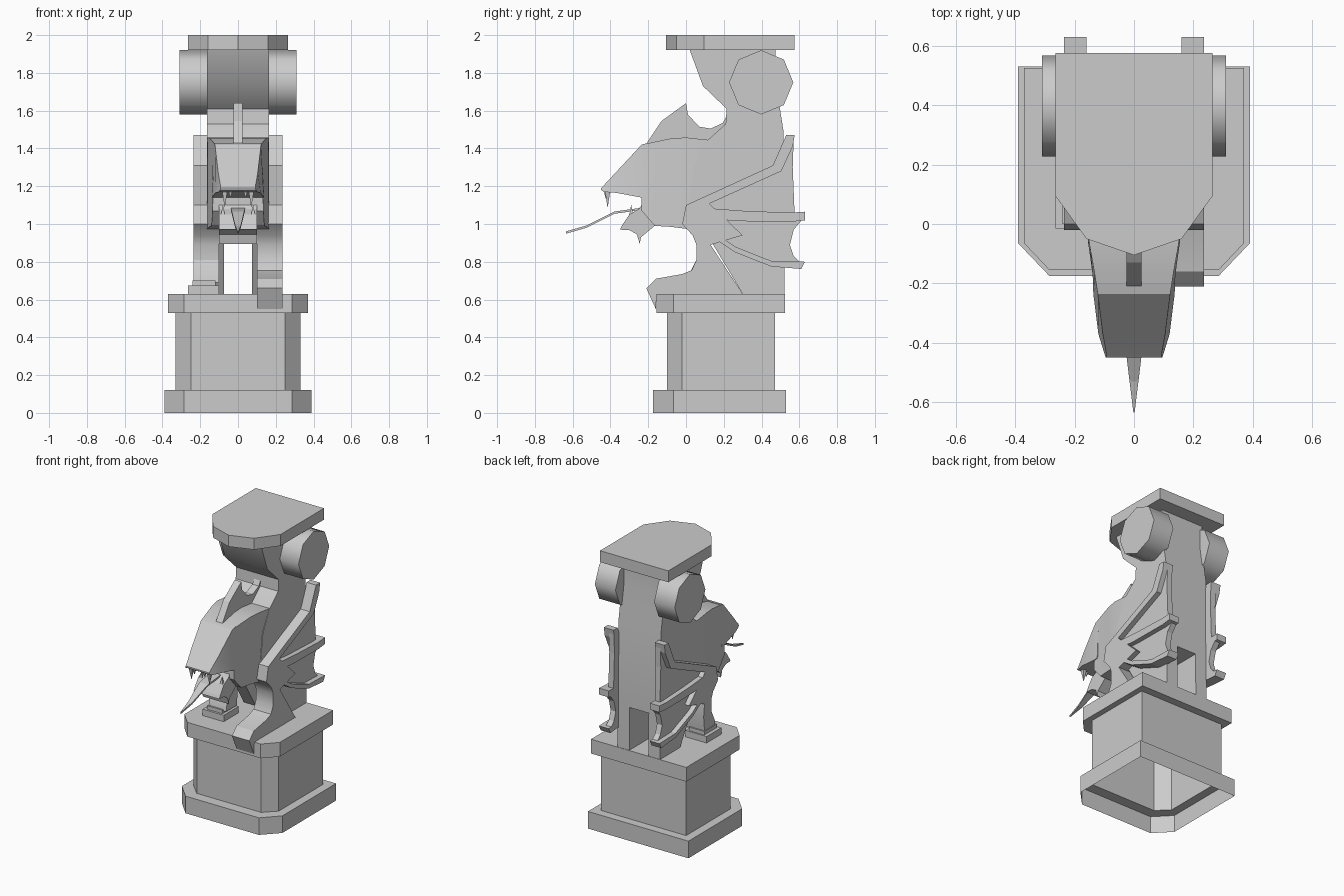
import bpy, bmesh
from math import radians, pi

cube = bpy.data.objects.get("Cube")
if cube:
    bpy.data.objects.remove(cube)

STONE = (0.6, 0.6, 0.6, 1)
stone = bpy.data.materials.new("grey_stone")
stone.use_nodes = True
stone.diffuse_color = STONE
stone.node_tree.nodes["Principled BSDF"].inputs["Base Color"].default_value = STONE


def add_part(name, bm, smooth=0):
    bmesh.ops.recalc_face_normals(bm, faces=bm.faces)
    mesh = bpy.data.meshes.new(name)
    bm.to_mesh(mesh)
    bm.free()
    mesh.materials.append(stone)
    obj = bpy.data.objects.new(name, mesh)
    bpy.context.collection.objects.link(obj)
    if smooth:
        bpy.ops.object.select_all(action="DESELECT")
        obj.select_set(True)
        bpy.context.view_layer.objects.active = obj
        bpy.ops.object.shade_smooth_by_angle(angle=radians(smooth))
    return obj


def loft(name, rings, cap_start=True, cap_end=True, smooth=0):
    """Skin a list of equal-length point rings."""
    bm = bmesh.new()
    loops = [[bm.verts.new(p) for p in ring] for ring in rings]
    n = len(loops[0])
    for a, b in zip(loops, loops[1:]):
        for i in range(n):
            j = (i + 1) % n
            bm.faces.new((a[i], a[j], b[j], b[i]))
    if cap_start:
        bm.faces.new(loops[0])
    if cap_end:
        bm.faces.new(loops[-1])
    return add_part(name, bm, smooth)


def slab(name, profile, x0, x1, smooth=0):
    """Extrude a side profile of (y, z) points from x0 to x1."""
    return loft(name, [[(x, y, z) for y, z in profile] for x in (x0, x1)], smooth=smooth)


def sections(name, rows, smooth=0):
    """Loft along y: each row is y, low z, high z, low half width, high half width."""
    return loft(name, [[(-a, y, lo), (a, y, lo), (b, y, hi), (-b, y, hi)]
                       for y, lo, hi, a, b in rows], smooth=smooth)


def plan(z, half, front, back, flat, corner):
    """Rectangle with its two front corners cut off."""
    return [(half, back, z), (-half, back, z), (-half, corner, z),
            (-flat, front, z), (flat, front, z), (half, corner, z)]


# Pedestal: hollow shell of plinth, die and cornice
plinth = (0.39, -0.175, 0.53, 0.285, -0.065)
die = (0.33, -0.10, 0.47, 0.25, -0.02)
cornice = (0.37, -0.155, 0.525, 0.285, -0.065)
loft("pedestal", [plan(0, *plinth), plan(0.12, *plinth), plan(0.12, *die),
                  plan(0.53, *die), plan(0.53, *cornice), plan(0.63, *cornice)],
     cap_start=False)

# Capital slab with a pointed front
capital = [(0.265, 0.575), (-0.265, 0.575), (-0.265, 0.095), (-0.16, -0.05),
           (0, -0.105), (0.16, -0.05), (0.265, 0.095)]
loft("capital_slab", [[(x, y, z) for x, y in capital] for z in (1.92, 2.0)])

# Column and chest
slab("column", [(0.02, 1.92), (0.09, 1.73), (0.215, 1.61), (0.21, 1.53), (0.11, 1.44),
                (0.04, 1.3), (0.0, 1.0), (0.05, 0.93), (0.52, 0.93), (0.515, 1.5),
                (0.475, 1.75), (0.475, 1.92)], -0.165, 0.165, smooth=40)

# Neck and skull
sections("neck", [(0.22, 0.95, 1.5, 0.164, 0.164), (0.12, 0.95, 1.445, 0.164, 0.164),
                  (0.0, 0.975, 1.458, 0.163, 0.16), (-0.08, 0.985, 1.453, 0.152, 0.148),
                  (-0.165, 0.99, 1.435, 0.14, 0.133), (-0.235, 1.07, 1.42, 0.135, 0.122)],
         smooth=30)
sections("snout", [(-0.2, 1.14, 1.43, 0.138, 0.125), (-0.235, 1.14, 1.42, 0.137, 0.122),
                   (-0.37, 1.165, 1.275, 0.12, 0.105), (-0.435, 1.17, 1.205, 0.1, 0.093),
                   (-0.45, 1.18, 1.19, 0.095, 0.092)], smooth=20)
slab("lower_jaw", [(-0.16, 1.12), (-0.235, 1.1), (-0.25, 1.08), (-0.3, 1.05), (-0.34, 0.99),
                   (-0.35, 0.97), (-0.3, 0.968), (-0.26, 0.945), (-0.245, 0.895),
                   (-0.238, 0.93), (-0.16, 0.995)], -0.1, 0.1)
slab("crest", [(-0.22, 1.41), (-0.13, 1.545), (0, 1.64), (0.01, 1.58), (0.07, 1.515),
               (0.13, 1.505), (0.195, 1.535), (0.23, 1.6), (0.23, 1.42), (0, 1.42)],
     -0.025, 0.025)

# Tongue: flat ribbon narrowing to a point
sections("tongue", [(y, z - 0.006, z + 0.006, w, w) for y, z, w in
                    [(-0.2, 1.085, 0.04), (-0.38, 1.06, 0.033),
                     (-0.53, 0.985, 0.015), (-0.635, 0.955, 0.002)]])


def tooth(name, x, y, z, r, tip):
    base = [(x - r, y - r, z), (x + r, y - r, z), (x + r, y + r, z), (x - r, y + r, z)]
    point = [(x + (p[0] - x) * 0.05, y + (p[1] - y) * 0.05, tip) for p in base]
    loft(name, [base, point])


# Right foreleg, planted on a low block, is set back; left one drapes over the edge
shoulder = [(0.1, 1.13), (0.0, 1.1), (-0.02, 1.0), (0.035, 0.94), (0.055, 0.89), (0.055, 0.81)]
haunch = [(0.13, 0.89), (0.3, 0.94)]
slab("left_foreleg", shoulder + [(0.03, 0.755), (-0.02, 0.735), (-0.16, 0.71), (-0.21, 0.66),
                                 (-0.16, 0.55), (-0.155, 0.63), (0.3, 0.63)] + haunch,
     0.1, 0.235, smooth=25)
slab("right_foreleg", shoulder + [(0.02, 0.74), (0.01, 0.69), (0.13, 0.69), (0.14, 0.8)] + haunch,
     -0.235, -0.1, smooth=25)
for name, x0, x1, y0, y1, z0, z1 in [("foot_block", -0.265, -0.1, -0.015, 0.15, 0.63, 0.675),
                                     ("foot_step", -0.24, -0.12, 0.0, 0.14, 0.675, 0.7)]:
    slab(name, [(y0, z0), (y1, z0), (y1, z1), (y0, z1)], x0, x1)

# Side profiles of the wing bones and web
upper_spar = [(0.0, 1.1), (0.46, 1.31), (0.53, 1.47), (0.575, 1.47), (0.565, 1.41),
              (0.505, 1.28), (0.04, 1.07)]
middle_spar = [(0.03, 1.09), (0.3, 1.07), (0.55, 1.06), (0.63, 1.065), (0.63, 1.02),
               (0.56, 1.012), (0.28, 1.015), (0.04, 1.035)]
lower_spar = [(0.04, 1.035), (0.26, 0.88), (0.45, 0.805), (0.63, 0.8), (0.61, 0.762),
              (0.45, 0.775), (0.26, 0.85), (0.05, 0.99)]
web = [(0.04, 1.08), (0.5, 1.29), (0.57, 1.45), (0.565, 1.3), (0.575, 1.05), (0.62, 1.03),
       (0.57, 0.97), (0.55, 0.89), (0.57, 0.83), (0.61, 0.79), (0.45, 0.79), (0.26, 0.865),
       (0.05, 1.01)]
pillar = [(0.12, 0.93), (0.3, 0.63), (0.522, 0.63), (0.52, 0.93)]

# Mirrored pairs
for side, s in (("left", 1), ("right", -1)):
    for part, profile, x0, x1 in [("upper_wing_spar", upper_spar, 0.16, 0.235),
                                  ("middle_wing_spar", middle_spar, 0.16, 0.235),
                                  ("lower_wing_spar", lower_spar, 0.16, 0.235),
                                  ("wing_web", web, 0.16, 0.2),
                                  ("rear_pillar", pillar, 0.075, 0.165)]:
        slab(f"{side}_{part}", profile, s * x0, s * x1)

    # Octagonal scroll under the capital
    bm = bmesh.new()
    bmesh.ops.create_cone(bm, cap_ends=True, segments=8, radius1=0.17, radius2=0.17, depth=0.16)
    scroll = add_part(f"{side}_scroll", bm, smooth=50)
    scroll.rotation_euler = (0, pi / 2, 0)
    scroll.location = (s * 0.23, 0.398, 1.75)

    tooth(f"{side}_fang", s * 0.07, -0.415, 1.175, 0.014, 1.09)
    tooth(f"{side}_small_tooth", s * 0.04, -0.425, 1.175, 0.01, 1.135)
    tooth(f"{side}_lower_tooth", s * 0.08, -0.29, 1.04, 0.012, 1.1)
